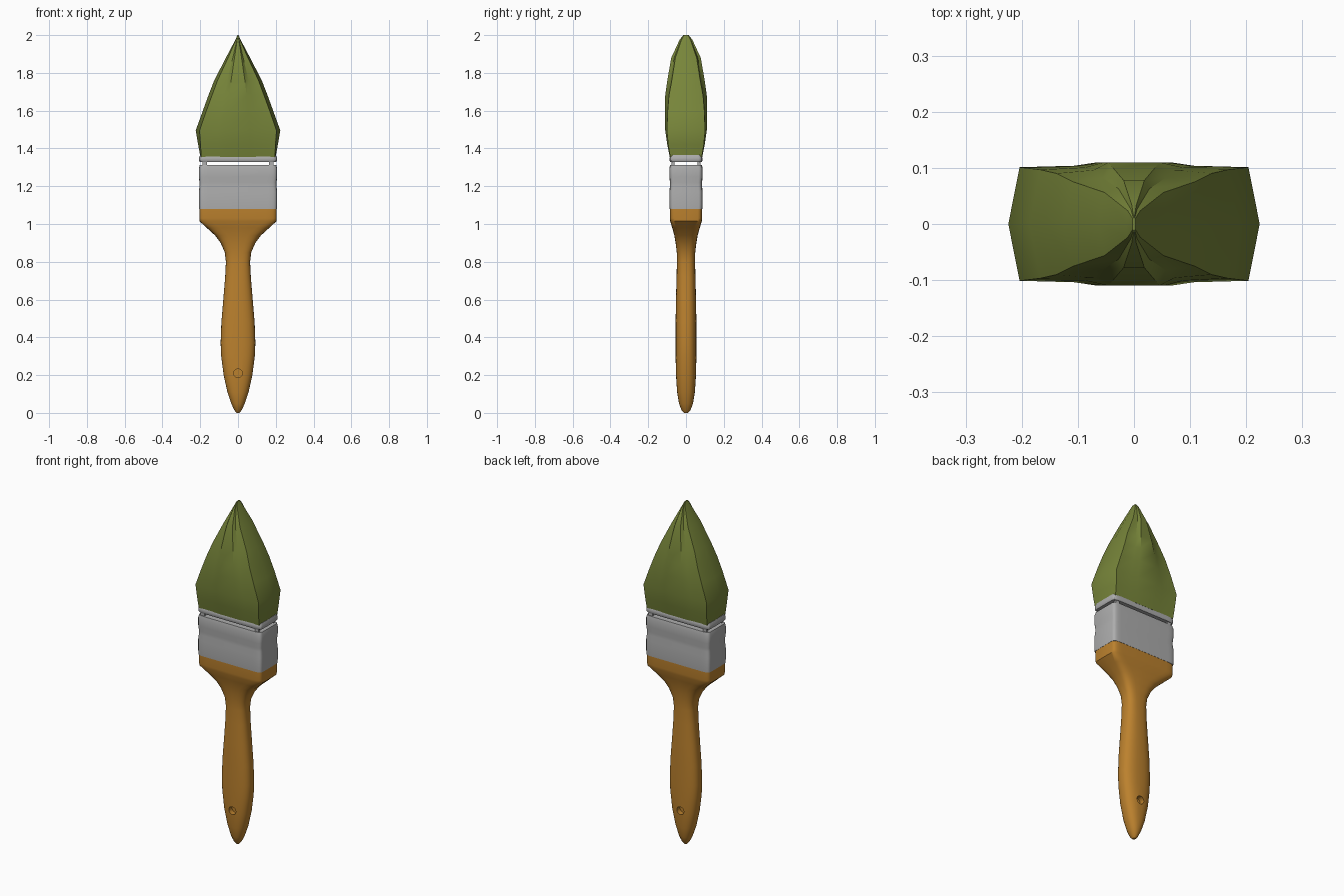
import bpy, bmesh, math

if "Cube" in bpy.data.objects:
    bpy.data.objects.remove(bpy.data.objects["Cube"])


def material(name, rgb):
    m = bpy.data.materials.new(name)
    m.diffuse_color = (*rgb, 1)
    m.use_nodes = True
    m.node_tree.nodes["Principled BSDF"].inputs["Base Color"].default_value = m.diffuse_color
    return m


GREEN = material("olive green", (0.185, 0.235, 0.042))
GREY = material("metal grey", (0.42, 0.42, 0.42))
ORANGE = material("orange wood", (0.50, 0.22, 0.027))


def smooth(ob, deg):
    ob.data.shade_smooth()
    ob.data.set_sharp_from_angle(angle=math.radians(deg))


def loft(name, rings, mat, deg=35):
    """Skin a list of closed rings of equal length and cap both ends."""
    bm = bmesh.new()
    vs = [[bm.verts.new(p) for p in r] for r in rings]
    n = len(vs[0])
    for a, b in zip(vs, vs[1:]):
        for i in range(n):
            j = (i + 1) % n
            bm.faces.new((a[i], a[j], b[j], b[i]))
    bm.faces.new(vs[0][::-1])
    bm.faces.new(vs[-1])
    bmesh.ops.recalc_face_normals(bm, faces=bm.faces)
    me = bpy.data.meshes.new(name)
    bm.to_mesh(me)
    bm.free()
    ob = bpy.data.objects.new(name, me)
    bpy.context.collection.objects.link(ob)
    me.materials.append(mat)
    smooth(ob, deg)
    return ob


def oval(z, hx, hy, power, n=32):
    """Superellipse ring: power 2 is an ellipse, high powers are boxy."""
    ring = []
    for i in range(n):
        t = 2 * math.pi * i / n
        c, s = math.cos(t), math.sin(t)
        ring.append((hx * math.copysign(abs(c) ** (2 / power), c),
                     hy * math.copysign(abs(s) ** (2 / power), s), z))
    return ring


# Wooden handle: z, half width, half depth, boxiness
handle = loft("handle", [oval(*r) for r in [
    (0.0, 0.008, 0.010, 2), (0.015, 0.020, 0.024, 2), (0.05, 0.036, 0.037, 2.2),
    (0.11, 0.056, 0.047, 2.4), (0.20, 0.076, 0.053, 2.5), (0.30, 0.089, 0.055, 2.5),
    (0.37, 0.092, 0.055, 2.5), (0.48, 0.088, 0.055, 2.5), (0.60, 0.078, 0.053, 2.5),
    (0.72, 0.068, 0.050, 2.6), (0.80, 0.064, 0.048, 2.8), (0.85, 0.070, 0.049, 3),
    (0.90, 0.092, 0.055, 3.5), (0.94, 0.122, 0.062, 4), (0.98, 0.166, 0.073, 6),
    (1.015, 0.204, 0.084, 9), (1.03, 0.205, 0.086, 10), (1.085, 0.205, 0.086, 10)]],
    ORANGE, 40)

# Blind hanging hole on the front and back of the handle
for side in (-1, 1):
    bpy.ops.mesh.primitive_cylinder_add(
        vertices=16, radius=0.023, depth=0.08,
        location=(0, side * 0.062, 0.21), rotation=(math.pi / 2, 0, 0))
    cutter = bpy.context.object
    cutter.name = "hole_cutter"
    cutter.hide_render = True
    cutter.data.materials.append(ORANGE)
    mod = handle.modifiers.new("hole", 'BOOLEAN')
    mod.operation, mod.object, mod.solver = 'DIFFERENCE', cutter, 'EXACT'
    bpy.context.view_layer.objects.active = handle
    bpy.ops.object.modifier_apply(modifier=mod.name)
    bpy.data.objects.remove(cutter)
smooth(handle, 40)

# Metal ferrule with a shallow pressed groove
loft("ferrule", [oval(z, 0.207 - d, 0.088 - d, 12) for z, d in [
    (1.08, 0.001), (1.10, 0), (1.17, 0), (1.20, 0.003), (1.22, 0.003),
    (1.25, 0), (1.295, 0), (1.312, 0.004)]], GREY)

# Upper ferrule band, separated by a thin slot and held by corner posts
loft("ferrule_band", [oval(z, 0.207 - d, 0.088 - d, 12) for z, d in [
    (1.328, 0.005), (1.335, 0.001), (1.350, 0.001), (1.364, 0.006)]], GREY)
for sx in (-1, 1):
    for sy in (-1, 1):
        loft("ferrule_post", [
            [(sx * 0.175 + x, sy * 0.070 + y, z)
             for x, y in ((-.012, -.008), (.012, -.008), (.012, .008), (-.012, .008))]
            for z in (1.30, 1.34)], GREY)


def tuft(z, hx, hy, cx, cy):
    """Faceted 14-sided bristle ring; cx, cy place the corner as fractions."""
    q = [(cx, cy), (0.52 * cx, cy + 0.3 * (1 - cy)), (0.29, 1)]
    half = [(1, 0)] + q + [(-x, y) for x, y in reversed(q)]
    return [(s * x * hx, s * y * hy, z) for s in (1, -1) for x, y in half]


# Pointed bristle head
loft("bristles", [tuft(*r) for r in [
    (1.355, 0.199, 0.086, 0.98, 0.97), (1.42, 0.211, 0.099, 0.94, 0.95),
    (1.495, 0.224, 0.110, 0.91, 0.92), (1.60, 0.186, 0.110, 0.90, 0.88),
    (1.68, 0.157, 0.110, 0.88, 0.82), (1.76, 0.126, 0.099, 0.86, 0.76),
    (1.88, 0.064, 0.078, 0.82, 0.72), (1.975, 0.014, 0.034, 0.8, 0.7),
    (2.0, 0.003, 0.014, 0.8, 0.7)]], GREEN, 30)
